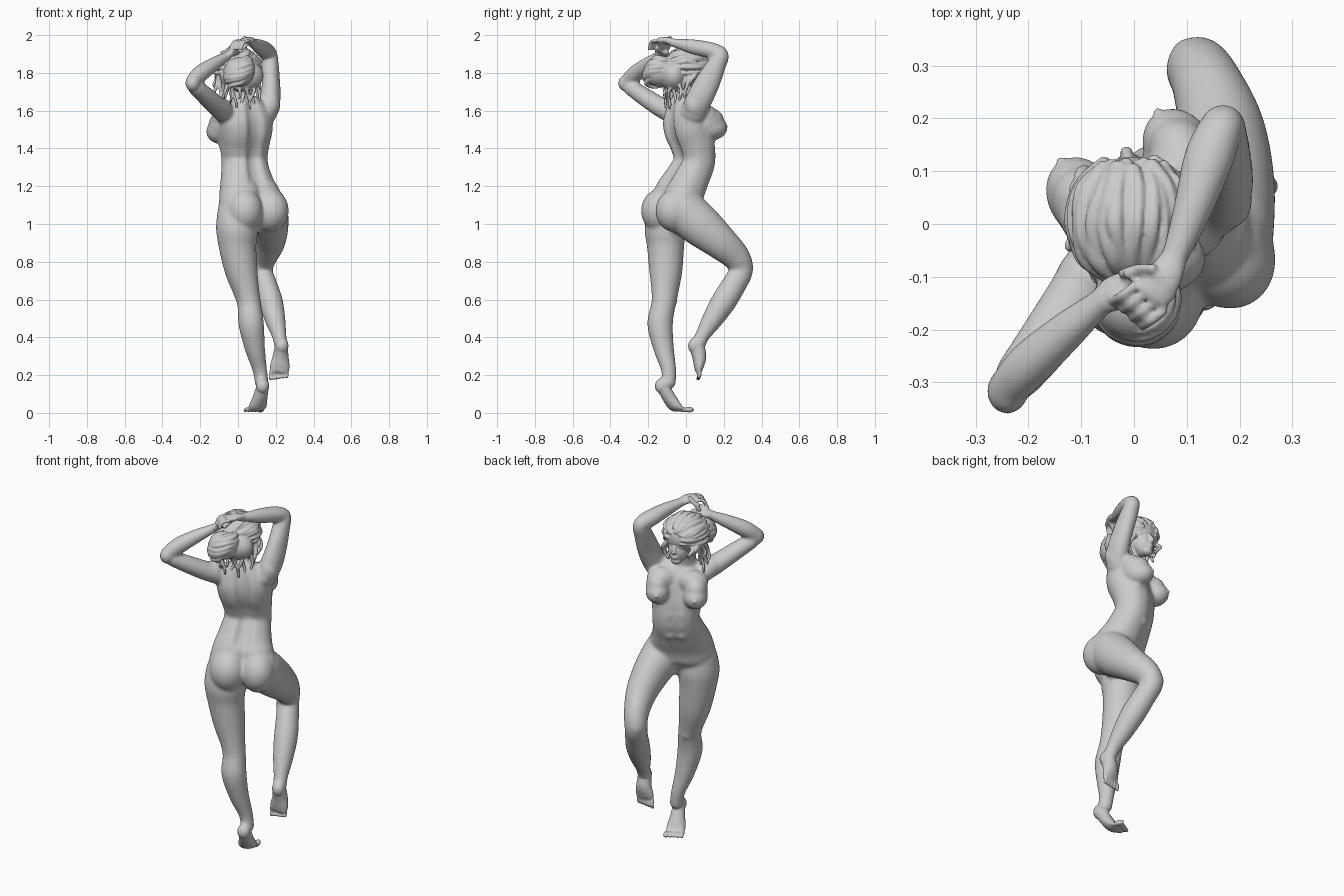
import bpy, bmesh, math, random
from mathutils import Vector, Matrix

random.seed(4)
ANG = math.radians(30)
R = Vector((math.cos(ANG), math.sin(ANG), 0))    # sideways axis of the turned torso
F = Vector((-math.sin(ANG), math.cos(ANG), 0))   # forward axis of the turned torso
UP = Vector((0, 0, 1))


def spline(pts, sub=6):
    """Catmull-Rom interpolation of points of any dimension."""
    out = []
    for i in range(len(pts) - 1):
        a, b, c, d = (pts[max(0, min(len(pts) - 1, i + k))] for k in (-1, 0, 1, 2))
        for j in range(sub):
            t = j / sub
            out.append([0.5 * (2 * q + (r - p) * t + (2 * p - 5 * q + 4 * r - s) * t * t
                        + (3 * q - p - 3 * r + s) * t ** 3) for p, q, r, s in zip(a, b, c, d)])
    return out + [list(pts[-1])]


def loft(bm, secs, side, n=28, groove=0.0, power=1.0):
    """Tube through sections (x, y, z, half width, half depth) with rounded ends."""
    secs = spline(secs)
    rings = []
    for i, s in enumerate(secs):
        c = Vector(s[:3])
        t = (Vector(secs[min(i + 1, len(secs) - 1)][:3]) - Vector(secs[max(i - 1, 0)][:3])).normalized()
        w = (side - t * side.dot(t)).normalized()
        d = t.cross(w)
        steps = [(0, 1)]
        if i == 0:
            steps = [(-.6, .3), (-.45, .7), (0, 1)]
        elif i == len(secs) - 1:
            steps = [(0, 1), (.45, .7), (.6, .3)]
        for off, k in steps:
            ring = []
            for j in range(n):
                a = 2 * math.pi * j / n
                u, v = math.cos(a), math.sin(a)
                g = 1 - groove * (math.exp(-((v + 1) / .025) ** 2) + .3 * math.exp(-((v - 1) / .025) ** 2))
                u, v = (math.copysign(abs(e) ** power, e) for e in (u, v))
                ring.append(bm.verts.new(c + t * off * min(s[3], s[4]) + (w * u * s[3] + d * v * s[4] * g) * k))
            rings.append(ring)
    for p, q in zip(rings, rings[1:]):
        for j in range(n):
            bm.faces.new((p[j], p[(j + 1) % n], q[(j + 1) % n], q[j]))
    bm.faces.new(rings[0][::-1])
    bm.faces.new(rings[-1])


def ball(bm, c, r, turn=ANG, tilt=0.0):
    m = Matrix.Translation(c) @ Matrix.Rotation(turn, 4, 'Z') @ Matrix.Rotation(tilt, 4, 'X') @ Matrix.Diagonal((*r, 1))
    bmesh.ops.create_uvsphere(bm, u_segments=28, v_segments=18, radius=1, matrix=m)


def digits(bm, base, spread, path, r, count):
    """Row of fingers or toes side by side, each following the same offset path."""
    for k in range(count):
        o = Vector(base) + Vector(spread) * (k - (count - 1) / 2)
        loft(bm, [(*(o + Vector(p)), r, r) for p in path], Vector((.3, .2, 1)), 10)


def finish(bm, name, voxel, smooth):
    bmesh.ops.recalc_face_normals(bm, faces=bm.faces)
    me = bpy.data.meshes.new(name)
    bm.to_mesh(me)
    bm.free()
    ob = bpy.data.objects.new(name, me)
    bpy.context.collection.objects.link(ob)
    bpy.context.view_layer.objects.active = ob
    ob.select_set(True)
    rm = ob.modifiers.new("merge", 'REMESH')
    rm.mode, rm.voxel_size = 'VOXEL', voxel
    sm = ob.modifiers.new("soften", 'SMOOTH')
    sm.factor, sm.iterations = .5, smooth
    for m in ("merge", "soften"):
        bpy.ops.object.modifier_apply(modifier=m)
    bpy.ops.object.shade_smooth()
    ob.select_set(False)
    return ob


body = bmesh.new()

# torso and neck
loft(body, [(.075, -.05, .985, .06, .06), (.07, -.06, 1.06, .172, .112), (.06, -.04, 1.15, .168, .112),
            (.045, .005, 1.24, .142, .104), (.035, .045, 1.33, .125, .097), (.035, .035, 1.42, .135, .105),
            (.04, .01, 1.5, .147, .112), (.04, -.005, 1.57, .145, .102), (.035, -.015, 1.63, .105, .075),
            (.025, -.01, 1.67, .058, .057), (.01, .01, 1.76, .052, .053)], R, 72, .2, .88)
# buttocks, hips, shoulder blades, deltoids, chest muscles
for c, r in [((.03, -.132, 1.07), (.1, .108, .118)), ((.17, -.055, 1.07), (.095, .11, .115)),
             ((.025, -.07, 1.15), (.1, .1, .1)), ((.125, -.015, 1.15), (.1, .1, .1)),
             ((-.03, -.065, 1.55), (.055, .047, .08)), ((.115, .01, 1.56), (.055, .047, .08)),
             ((-.09, -.105, 1.61), (.058, .06, .06)), ((.165, .05, 1.63), (.058, .064, .075)),
             ((-.06, .025, 1.56), (.085, .06, .065)), ((.09, .1, 1.57), (.08, .06, .065))]:
    ball(body, c, r)
# breasts, filled out towards the chest above
for x, y, z in [(-.098, .05, 1.49), (.085, .142, 1.51)]:
    c = Vector((x, y, z))
    ball(body, c, (.066, .082, .065))
    ball(body, c - F * .02 + UP * .03, (.064, .082, .07), ANG, .5)
# abdominal muscles and rib edge
for k in range(3):
    c = Vector((.03, .04, 1.38 - .06 * k)) + F * (.076 - .004 * k * k)
    for s in (-1, 1):
        ball(body, c + R * .031 * s, (.034, .024, .034))
for s in (-1, 1):
    ball(body, Vector((.037, .025, 1.43)) + R * .075 * s + F * .045, (.055, .05, .06))

# standing leg
loft(body, [(-.01, -.1, 1.08, .1, .09), (-.005, -.11, .98, .113, .108), (-.002, -.108, .88, .1, .098),
            (.018, -.107, .75, .086, .088), (.045, -.112, .64, .067, .073), (.06, -.12, .57, .062, .065),
            (.07, -.137, .47, .067, .068), (.09, -.118, .34, .053, .055), (.115, -.092, .23, .038, .041),
            (.127, -.092, .15, .036, .038)], R)
ball(body, (.046, -.08, .6), (.036, .035, .05))
ball(body, (.13, -.13, .142), (.038, .037, .042))

# raised leg
loft(body, [(.15, -.05, 1.13, .1, .1), (.152, -.01, 1.07, .113, .118), (.168, .08, .99, .099, .113),
            (.165, .18, .905, .083, .093), (.138, .265, .825, .067, .075), (.122, .292, .755, .061, .063),
            (.145, .255, .68, .061, .065), (.173, .2, .59, .064, .067), (.198, .137, .49, .054, .055),
            (.218, .088, .41, .039, .039), (.228, .063, .355, .036, .038)], Vector((1, .25, 0)))
ball(body, (.106, .32, .765), (.038, .034, .045), .3)
ball(body, (.233, .045, .355), (.037, .036, .044), 0)

# arm raised over the head
RA = Vector((1, 0, .1))
loft(body, [(.15, .03, 1.57, .05, .065), (.17, .07, 1.66, .055, .07), (.175, .115, 1.75, .048, .066),
            (.17, .16, 1.84, .046, .052), (.167, .183, 1.895, .042, .043), (.142, .125, 1.92, .048, .044),
            (.112, .03, 1.94, .038, .039), (.08, -.055, 1.957, .027, .025), (.065, -.085, 1.963, .026, .023)], RA)
# arm held out behind
LA = Vector((.4, .5, 1))
loft(body, [(-.06, -.06, 1.58, .055, .06), (-.11, -.14, 1.622, .052, .058), (-.17, -.225, 1.677, .047, .053),
            (-.225, -.295, 1.725, .042, .045)], LA)
loft(body, [(-.245, -.318, 1.75, .037, .037), (-.2, -.268, 1.795, .045, .044), (-.13, -.205, 1.845, .037, .038),
            (-.065, -.15, 1.885, .026, .027), (-.045, -.135, 1.9, .023, .028)], LA)
ball(body, (-.24, -.317, 1.745), (.04, .044, .045), 0)
core = finish(body, "core", .006, 22)

# fine details are merged onto the softened core
body = bmesh.new()
body.from_mesh(core.data)
bpy.data.objects.remove(core)
for x, y, z in [(-.098, .05, 1.495), (.085, .142, 1.515)]:
    ball(body, Vector((x, y, z)) + F * .077, (.01, .012, .01))
# feet
loft(body, [(.13, -.12, .135, .033, .034), (.118, -.092, .085, .04, .034), (.106, -.062, .04, .05, .03),
            (.096, -.034, .02, .05, .016)], Vector((.87, .5, 0)))
digits(body, (.094, -.034, .015), (.018, .0105, 0), [(0, 0, 0), (-.012, .025, .004), (-.021, .043, -.002)], .0105, 5)
ball(body, (.118, .018, .017), (.015, .028, .015), .45)
loft(body, [(.23, .055, .36, .034, .04), (.226, .07, .3, .042, .038), (.222, .068, .25, .052, .027),
            (.217, .064, .22, .05, .016)], Vector((1, .1, 0)))
digits(body, (.217, .064, .225), (.021, .001, .003), [(0, 0, 0), (0, .008, -.022), (-.002, .001, -.04)], .0105, 5)
# hands
loft(body, [(.08, -.055, 1.957, .023, .021), (.058, -.1, 1.97, .034, .019), (.034, -.137, 1.97, .036, .016)], RA)
digits(body, (.03, -.14, 1.97), (.018, -.016, 0), [(0, 0, 0), (-.026, -.02, -.008), (-.042, -.03, -.045)], .0095, 4)
digits(body, (.045, -.09, 1.965), (0, 0, 0), [(0, 0, 0), (-.03, .005, 0), (-.06, -.005, -.012)], .01, 1)
loft(body, [(-.065, -.15, 1.885, .022, .024), (-.035, -.13, 1.905, .018, .036), (0, -.12, 1.918, .016, .036)], LA)
digits(body, (-.005, -.12, 1.92), (-.012, .017, .005), [(0, 0, 0), (.03, .01, .035), (.06, .01, .062)], .0095, 4)

# head and facial features
ball(body, (.0, .03, 1.8), (.078, .094, .098), .15)
ball(body, (-.003, .075, 1.75), (.056, .055, .066), .15)
ball(body, (-.008, .102, 1.702), (.03, .027, .023), .15)
loft(body, [(-.01, .121, 1.795, .009, .008), (-.014, .136, 1.765, .011, .011), (-.014, .136, 1.755, .015, .009)],
     Vector((1, 0, 0)), 12)
for z in (1.733, 1.723):
    ball(body, (-.012, .124, z), (.02, .012, .006), .15)
finish(body, "figure_body", .0056, 3)

# hair: cap, bun, nape mass, combed locks and loose strands
hair = bmesh.new()
C, RAD = Vector((-.005, .008, 1.83)), Vector((.114, .12, .104))
ball(hair, C, RAD, 0, -.15)
ball(hair, (.005, -.145, 1.805), (.08, .078, .078), 0)
ball(hair, (.02, -.065, 1.785), (.115, .075, .085), 0)
for k in range(23):
    lon = math.radians(-105 + 210 * k / 22 + random.uniform(-4, 4))
    pts = []
    for e in (random.uniform(20, 38), 60, 95, 130, 165):
        a = math.radians(e)
        d = Vector((math.sin(lon) * math.sin(a), math.cos(a), math.cos(lon) * math.sin(a)))
        r = random.uniform(.006, .012)
        wob = Vector((random.uniform(-.006, .006), 0, random.uniform(-.006, .006)))
        pts.append((*(C + wob + Vector(d[i] * RAD[i] for i in range(3))), r * 1.4, r))
    loft(hair, pts, Vector((1, .1, .2)), 8)
# coiled bun locks
for k in range(7):
    s = -.75 + 1.5 * k / 6
    q = math.sqrt(1 - s * s) * .076
    pts = [(.005 + q * math.cos(a), -.145 + s * .02 - q * math.sin(a), 1.805 + s * .076 + .02 * math.cos(a) + random.uniform(-.007, .007),
            .013, .011) for a in (-.9, -.2, .6, 1.4, 2.2, 3, 3.9)]
    loft(hair, pts, Vector((.1, .1, 1)), 8)
# loose curls at the temples and nape
for k in range(28):
    a = math.radians(140 + 260 * (k + random.uniform(-.4, .4)) / 27)
    q = Vector((math.cos(a), math.sin(a), 0))
    side = Vector((-q.y, q.x, 0))
    o = Vector((C.x + .095 * q.x, C.y + .1 * q.y, 1.81))
    L = random.uniform(.08, .15) + .06 * (q.y < 0)
    ph, out = random.uniform(0, 6), random.uniform(-.02, .03)
    pts = []
    for j in range(6):
        t = j / 5
        p = o + q * (out * math.sin(t * 2.6) + .01 * math.sin(ph + 6 * t)) + side * .013 * math.cos(ph + 6 * t) - UP * L * t
        pts.append((*p, .016 - .01 * t, .013 - .007 * t))
    loft(hair, pts, Vector((1, .3, .1)), 8)
finish(hair, "hair", .0042, 2)
